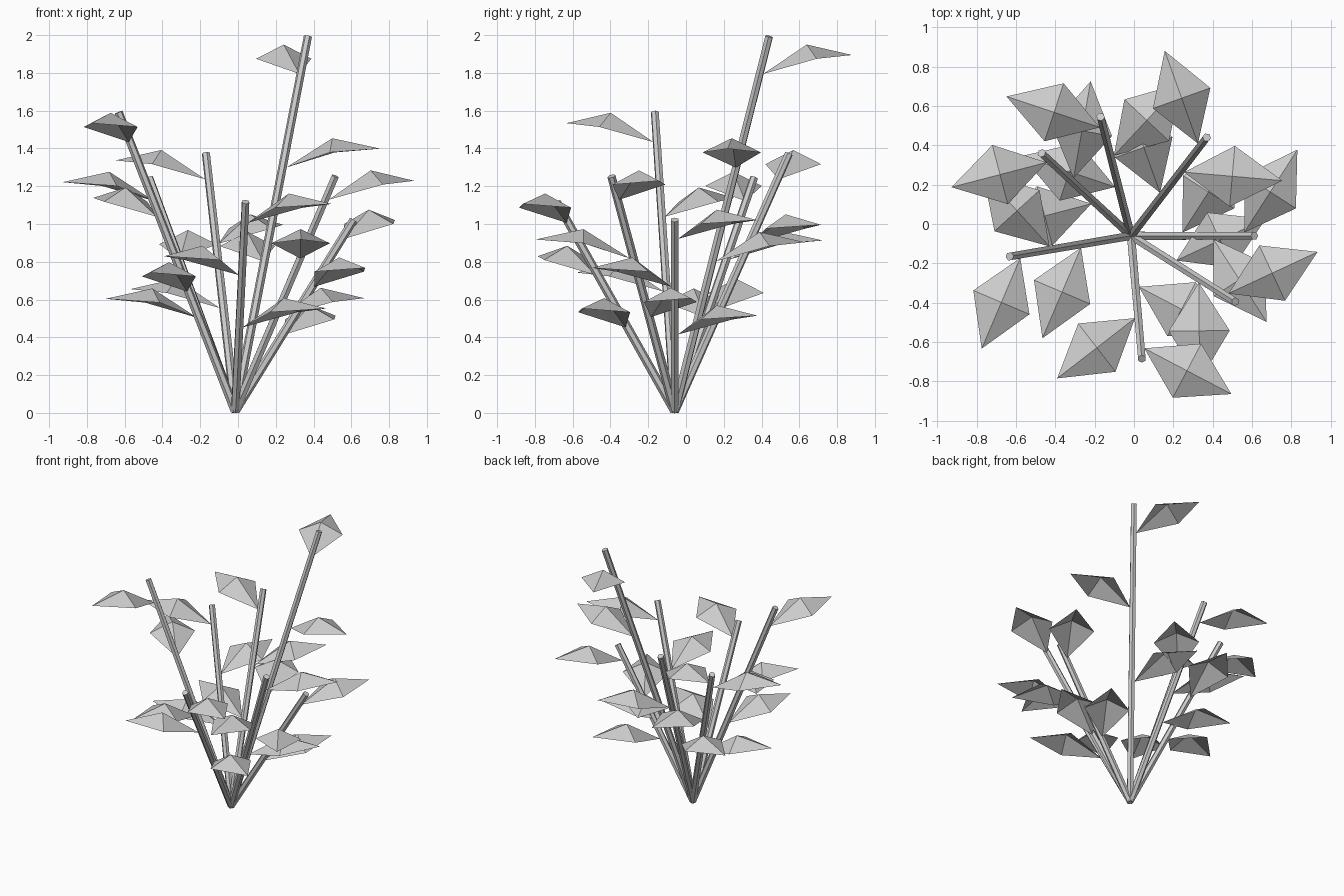
import bpy, bmesh, math
from mathutils import Vector

if "Cube" in bpy.data.objects:
    bpy.data.objects.remove(bpy.data.objects["Cube"])

BASE = Vector((-0.015, -0.06, 0.01))
# stem tips, fanned around a common root
TIPS = [(0.37, 0.44, 1.993), (-0.17, 0.545, 1.373), (-0.47, 0.36, 1.245),
        (-0.632, -0.165, 1.592), (0.04, -0.685, 1.117), (0.515, -0.395, 1.253),
        (0.612, -0.06, 1.022)]
# leaf position along the stem, turn away from the stem's heading
LEAVES = [(0.4, 1), (0.65, -1), (0.9, 1)]


def make_object(name, bm):
    mesh = bpy.data.meshes.new(name)
    bm.to_mesh(mesh)
    bm.free()
    ob = bpy.data.objects.new(name, mesh)
    bpy.context.collection.objects.link(ob)
    return ob


def make_stem(name, tip):
    # six-sided straight rod from root to tip
    axis = tip - BASE
    bm = bmesh.new()
    bmesh.ops.create_cone(bm, cap_ends=True, segments=6, radius1=0.024,
                          radius2=0.022, depth=axis.length)
    ob = make_object(name, bm)
    ob.rotation_euler = axis.to_track_quat('Z', 'Y').to_euler()
    ob.location = (BASE + tip) / 2


def make_leaf(name, loc, angle):
    # folded kite: base, two sides, tip and a raised middle
    bm = bmesh.new()
    base, left, tip, right, mid = [bm.verts.new(c) for c in (
        (0.02, 0, 0), (0.265, 0.155, 0.08), (0.52, 0, 0.1),
        (0.265, -0.155, 0.08), (0.265, 0, 0.155))]
    rim = [base, right, tip, left]
    for i in range(4):
        bm.faces.new((rim[i], rim[(i + 1) % 4], mid))
    ob = make_object(name, bm)
    ob.location = loc
    ob.rotation_euler.z = angle


for i, t in enumerate(TIPS):
    tip = Vector(t)
    make_stem(f"stem_{i + 1}", tip)
    axis = tip - BASE
    heading = math.atan2(axis.y, axis.x)
    for j, (f, side) in enumerate(LEAVES):
        make_leaf(f"leaf_{i + 1}_{j + 1}", BASE + axis * f, heading + side)
